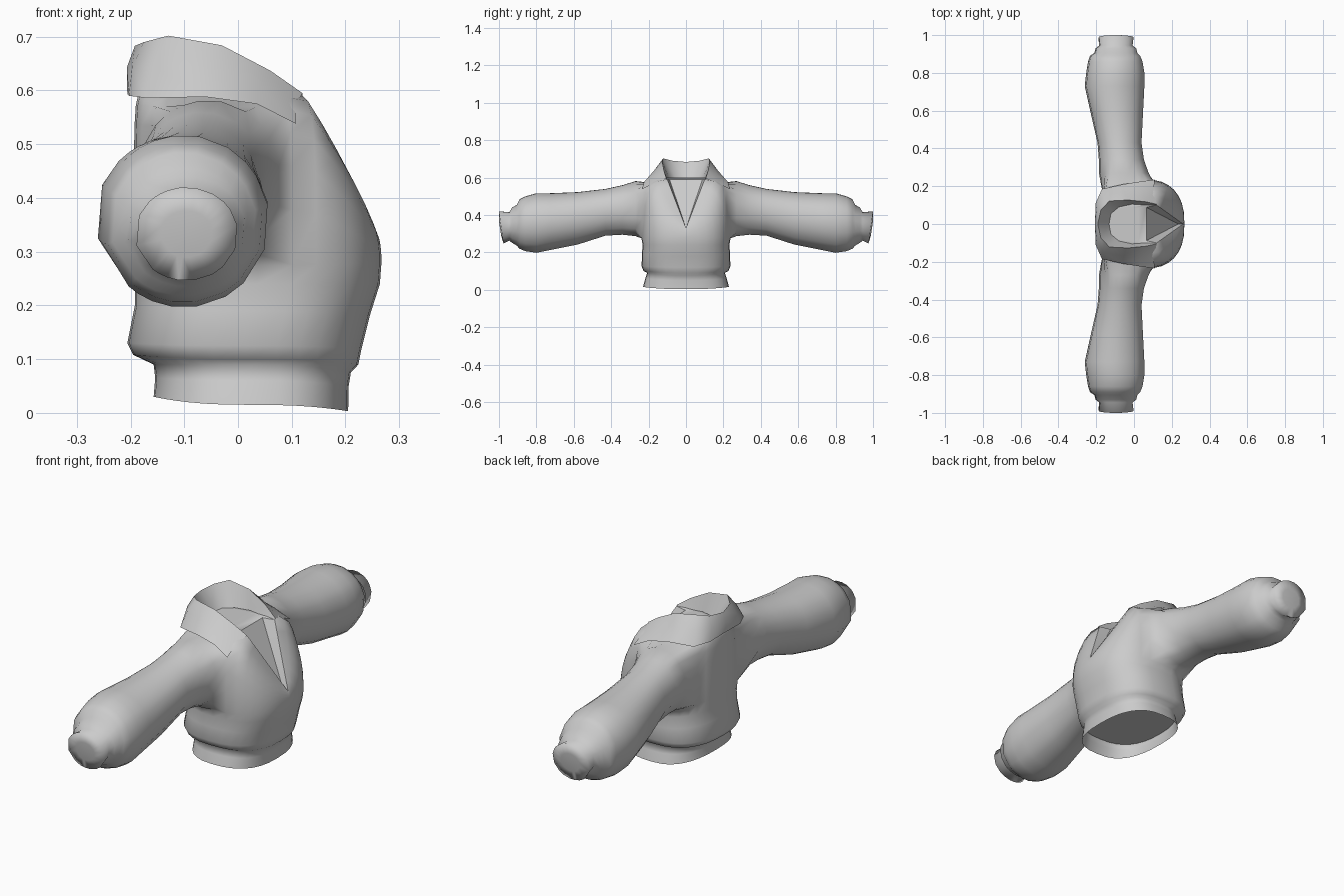
import bpy, bmesh, math

cube = bpy.data.objects.get("Cube")
if cube:
    bpy.data.objects.remove(cube)

cloth = bpy.data.materials.new("grey_cloth")
cloth.use_nodes = True
cloth.diffuse_color = (0.6, 0.6, 0.6, 1)
cloth.node_tree.nodes["Principled BSDF"].inputs["Base Color"].default_value = (0.6, 0.6, 0.6, 1)

SEG = 32      # columns around the torso
ROWS = 6      # rows from chest to neckline
ARM_A, ARM_B, ARM_ROWS = 7, 13, 4   # armhole columns and rows


def power(v, e):
    return math.copysign(abs(v) ** e, v)


def finish(bm, name, angle):
    bmesh.ops.recalc_face_normals(bm, faces=bm.faces)
    mesh = bpy.data.meshes.new(name)
    bm.to_mesh(mesh)
    bm.free()
    mesh.materials.append(cloth)
    ob = bpy.data.objects.new(name, mesh)
    bpy.context.collection.objects.link(ob)
    bpy.ops.object.select_all(action='DESELECT')
    ob.select_set(True)
    bpy.context.view_layer.objects.active = ob
    bpy.ops.object.shade_smooth_by_angle(angle=math.radians(angle))


def torso_point(i, back, front, half, zb, zs, zf):
    a = 2 * math.pi * i / SEG
    c, s = math.cos(a), math.sin(a)
    z = zs + ((zf if c > 0 else zb) - zs) * c * c
    return ((back + front) / 2 + (front - back) / 2 * power(c, 0.78),
            half * power(s, 0.8), z)


def neck_point(i):
    # V opening in front, rounded at the back
    side = 1 if i <= SEG / 2 else -1
    i = min(i, SEG - i)
    if i <= 6:
        t = 1 - i / 6
        return (0.12 + 0.14 * t, side * 0.1 * (1 - t), 0.59 - 0.26 * t)
    p = (i - 6) / 10 * math.pi / 2
    return (0.12 - 0.3 * math.sin(p), side * 0.1 * max(0, math.cos(p)) ** 0.6 if i < 16 else 0, 0.595)


# torso sections from hem to chest: back x, front x, half width, z back / side / front
sections = [
    (-0.157, 0.205, 0.23, 0.03, 0.015, 0.003),
    (-0.154, 0.206, 0.218, 0.065, 0.06, 0.05),
    (-0.157, 0.21, 0.208, 0.09, 0.09, 0.075),
    (-0.195, 0.224, 0.227, 0.108, 0.1, 0.09),
    (-0.206, 0.23, 0.237, 0.13, 0.125, 0.12),
    (-0.192, 0.245, 0.236, 0.2, 0.19, 0.18),
    (-0.192, 0.264, 0.232, 0.26, 0.24, 0.24),
    (-0.194, 0.267, 0.238, 0.31, 0.275, 0.28),
]

# sleeve sections: y, x range, z range
sleeve = [
    (0.27, -0.19, 0.08, 0.285, 0.582),
    (0.34, -0.19, 0.055, 0.293, 0.56),
    (0.43, -0.197, 0.042, 0.288, 0.54),
    (0.58, -0.232, 0.05, 0.24, 0.523),
    (0.73, -0.266, 0.058, 0.21, 0.517),
    (0.80, -0.258, 0.058, 0.196, 0.517),
    (0.86, -0.248, 0.048, 0.205, 0.5),
    (0.89, -0.238, 0.035, 0.218, 0.485),
    (0.905, -0.214, 0.02, 0.235, 0.455),
    (0.93, -0.207, 0.014, 0.25, 0.44),
    (0.945, -0.187, -0.006, 0.262, 0.415),
    (1.0, -0.192, 0.0, 0.246, 0.42),
]

# body: torso with armholes joined to both sleeves
bm = bmesh.new()
rings = [[bm.verts.new(torso_point(i, *sec)) for i in range(SEG)] for sec in sections]
for k in range(1, ROWS + 1):
    s = k / ROWS
    ring = []
    for i in range(SEG):
        front = max(0, math.cos(2 * math.pi * i / SEG))
        f = s ** (3.2 - 1.2 * front)
        g = 1 - (1 - s) ** (2.3 - 0.9 * front)
        a, b = torso_point(i, *sections[-1]), neck_point(i)
        ring.append(bm.verts.new([u + (v - u) * w for u, v, w in zip(a, b, (f, f, g))]))
    rings.append(ring)

base = len(sections) - 1
top = base + ARM_ROWS
for r in range(len(rings) - 1):
    for i in range(SEG):
        in_arm = ARM_A <= i < ARM_B or ARM_A <= SEG - 1 - i < ARM_B
        if in_arm and base <= r < top:
            continue
        j = (i + 1) % SEG
        bm.faces.new((rings[r][i], rings[r][j], rings[r + 1][j], rings[r + 1][i]))

path = [(base, i) for i in range(ARM_A, ARM_B)]
path += [(r, ARM_B) for r in range(base, top)]
path += [(top, i) for i in range(ARM_B, ARM_A, -1)]
path += [(r, ARM_A) for r in range(top, base, -1)]
count = len(path)
for side in (1, -1):
    prev = [rings[r][i if side > 0 else SEG - i] for r, i in path]
    angles = [math.atan2(v.co.z - 0.43, v.co.x + 0.05) for v in prev]
    for y, x0, x1, z0, z1 in sleeve:
        tilt = 0.14 if y == 1 else 0
        ring = []
        for a in angles:
            z = (z0 + z1) / 2 + (z1 - z0) / 2 * math.sin(a)
            ring.append(bm.verts.new(((x0 + x1) / 2 + (x1 - x0) / 2 * math.cos(a),
                                      side * (y - tilt * (z1 - z)), z)))
        for n in range(count):
            m = (n + 1) % count
            bm.faces.new((prev[n], prev[m], ring[m], ring[n]))
        prev = ring
    # rounded sleeve end
    centre = bm.verts.new((-0.096, side * 0.995, 0.333))
    inner = [bm.verts.new(v.co.lerp(centre.co, 0.5)) for v in prev]
    for v in inner:
        v.co.y += side * 0.003
    for n in range(count):
        m = (n + 1) % count
        bm.faces.new((prev[n], prev[m], inner[m], inner[n]))
        bm.faces.new((inner[n], inner[m], centre))
finish(bm, "shirt_body", 100)

# closed underside recessed above the hem
bm = bmesh.new()
bm.faces.new([bm.verts.new(torso_point(i, -0.155, 0.208, 0.209, 0.085, 0.083, 0.07))
              for i in range(SEG)])
finish(bm, "hem_panel", 30)

# neckline lining: narrow facings turned in from the edge, with a sheet between them
bm = bmesh.new()
rows = []
for i in range(SEG // 2 + 1):
    x, y, z = neck_point(i)
    inset = 0.025 + 0.03 * min(i, 6) / 6 if i <= 6 else 0.055 * (16 - i) / 10
    rows.append([bm.verts.new(p) for p in ((x, y, z), (x - inset, y * 0.88, z),
                                           (x - inset, -y * 0.88, z), (x, -y, z))])
for a, b in zip(rows, rows[1:]):
    for k in range(3):
        bm.faces.new((a[k], a[k + 1], b[k + 1], b[k]))
bmesh.ops.remove_doubles(bm, verts=bm.verts, dist=0.0005)
finish(bm, "neck_lining", 30)

# folded collar: neck seam, fold line, outer edge, from back to front tip
collar = [
    ((-0.132, 0, 0.597), (-0.192, 0, 0.683), (-0.206, 0, 0.594)),
    ((-0.122, 0.055, 0.597), (-0.175, 0.075, 0.69), (-0.203, 0.11, 0.59)),
    ((-0.08, 0.09, 0.597), (-0.13, 0.122, 0.702), (-0.17, 0.185, 0.586)),
    ((-0.01, 0.105, 0.597), (-0.03, 0.127, 0.684), (-0.06, 0.21, 0.588)),
    ((0.06, 0.1, 0.593), (0.06, 0.118, 0.637), (0.035, 0.225, 0.575)),
    ((0.12, 0.098, 0.585), (0.12, 0.105, 0.595), (0.108, 0.235, 0.538)),
]
bm = bmesh.new()
columns = []
for seam, fold, edge in collar:
    bulge = [(u + v) / 2 + d for u, v, d in zip(fold, edge, (-0.008, 0, 0.004))]
    columns.append([bm.verts.new(p) for p in (seam, fold, bulge, edge)])
for a, b in zip(columns, columns[1:]):
    for k in range(3):
        bm.faces.new((a[k], a[k + 1], b[k + 1], b[k]))
dup = bmesh.ops.duplicate(bm, geom=bm.verts[:] + bm.edges[:] + bm.faces[:])
for v in dup["geom"]:
    if isinstance(v, bmesh.types.BMVert):
        v.co.y *= -1
bmesh.ops.remove_doubles(bm, verts=bm.verts, dist=0.0005)
finish(bm, "collar", 60)
